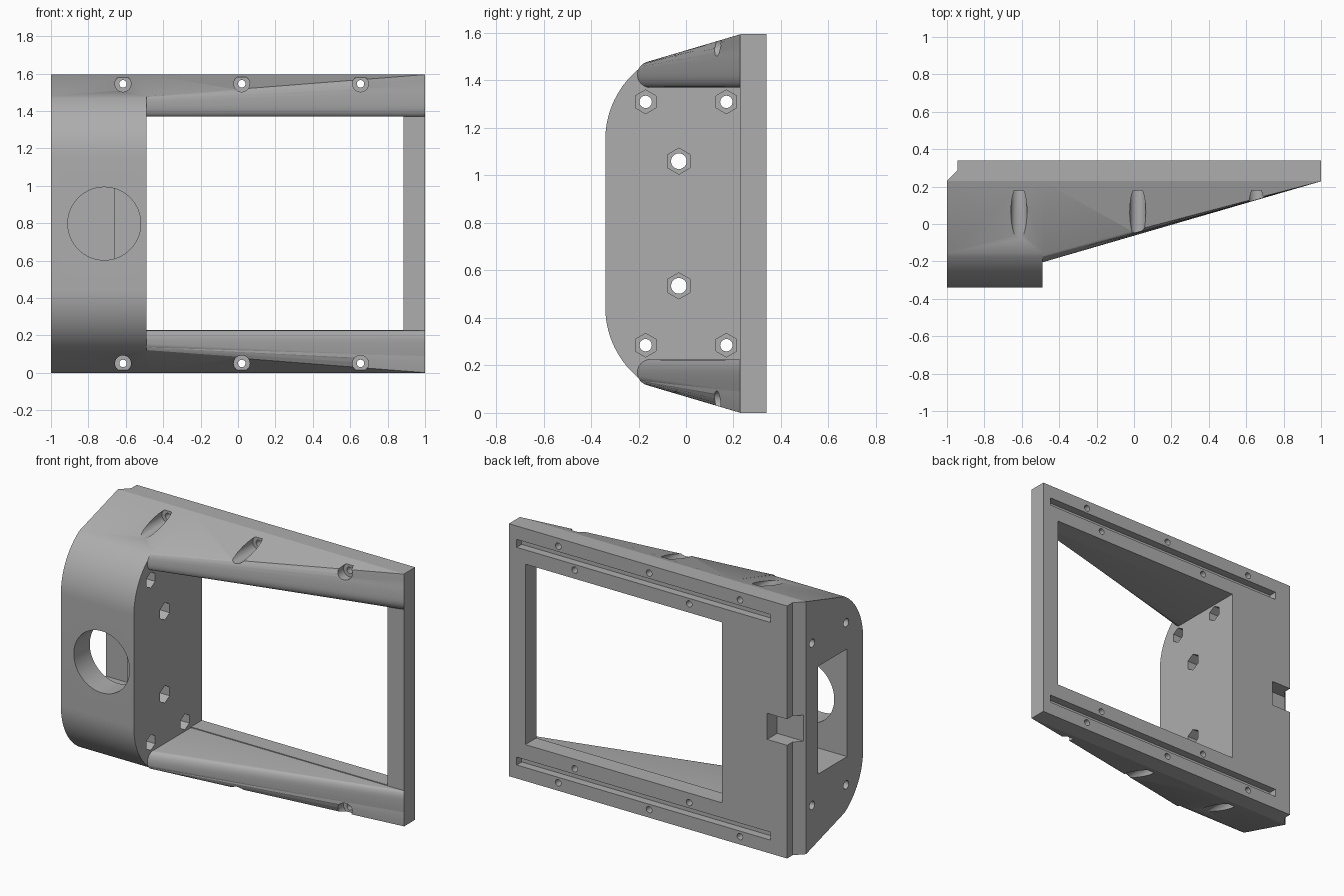
import bpy, bmesh, math
from mathutils import Vector

cube = bpy.data.objects.get("Cube")
if cube:
    bpy.data.objects.remove(cube)

H = 1.595          # overall height
BACK = 0.23        # plane where the frame meets the housing and rails

grey = bpy.data.materials.new("plain_grey")
grey.use_nodes = True
colour = (0.42, 0.42, 0.42, 1)
grey.diffuse_color = colour
grey.node_tree.nodes["Principled BSDF"].inputs["Base Color"].default_value = colour


def loft(name, ring_a, ring_b):
    """Solid between two matching rings of points."""
    bm = bmesh.new()
    a = [bm.verts.new(p) for p in ring_a]
    b = [bm.verts.new(p) for p in ring_b]
    n = len(a)
    bm.faces.new(a)
    bm.faces.new(b[::-1])
    for i in range(n):
        j = (i + 1) % n
        bm.faces.new((a[i], b[i], b[j], a[j]))
    bmesh.ops.recalc_face_normals(bm, faces=bm.faces)
    mesh = bpy.data.meshes.new(name)
    bm.to_mesh(mesh)
    bm.free()
    mesh.materials.append(grey)
    obj = bpy.data.objects.new(name, mesh)
    bpy.context.scene.collection.objects.link(obj)
    return obj


def prism(name, points, axis, lo, hi):
    """Extrude a 2D outline along the given axis."""
    def place(p, d):
        return {"x": (d, *p), "y": (p[0], d, p[1]), "z": (*p, d)}[axis]
    return loft(name, [place(p, lo) for p in points], [place(p, hi) for p in points])


def box(name, x, y, z):
    return prism(name, [(x[0], y[0]), (x[1], y[0]), (x[1], y[1]), (x[0], y[1])], "z", *z)


def arc(cx, cy, r, start, end, n):
    steps = [math.radians(start + (end - start) * i / n) for i in range(n + 1)]
    return [(cx + r * math.cos(t), cy + r * math.sin(t)) for t in steps]


def rod(name, centre, r, axis, lo, hi, sides=32):
    turn = 360 / sides
    ring = arc(*centre, r, 90, 450 - turn, sides - 1)
    return prism(name, ring, axis, lo, hi)


# Housing: rounded profile run along x
upper = [(BACK, H)] + arc(0.047, 1.15, 0.387, 121.5, 180, 16)
lower = [(y, H - z) for y, z in reversed(upper)]
housing = prism("housing", upper + lower, "x", -1, -0.49)

# Back frame with a chamfered end
frame = prism("back_frame", [(-1, BACK), (-0.945, 0.285), (-0.945, 0.34), (1, 0.34), (1, BACK)],
              "z", 0, H)

# Tapered rails with a rounded nose
section = [(BACK, 1.37)] + arc(-0.15, 1.425, 0.055, 270, 106, 14) + [(BACK, H)]


def rail(name, flip):
    def ring(x, t):
        pts = []
        for y, z in section:
            if z > 1.425:          # the outer corner follows the sloped side
                z += (1 - t) * (H - 1.478) * min(1, (z - 1.425) / 0.053) if y < BACK else 0
            pts.append((x, BACK + (y - BACK) * t, H - z if flip else z))
        return pts
    return loft(name, ring(-0.49, 1), ring(1, 0.004))


upper_rail = rail("upper_rail", False)
lower_rail = rail("lower_rail", True)
rails = [upper_rail, lower_rail]

# Cutters, each listed with the parts it cuts
cuts = []


def cut(cutter, *targets):
    cutter.hide_render = True
    cuts.append((cutter, targets))


cut(box("window", (-0.49, 0.885), (0, 1), (0.23, 1.37)), frame)
cut(box("side_pocket", (-1.2, -0.66), (-0.18, 0.11), (0.46, 1.14)), housing)
cut(rod("front_bore", (-0.715, H / 2), 0.195, "y", -0.6, -0.165, 64), housing)
cut(box("cable_notch", (-1.2, -0.805), (0.24, 0.6), (0.715, 0.88)), frame)

for side in (0, 1):
    def at(z):
        return H - z if side else z
    this_rail = rails[1 - side]
    # long groove and blind holes in the back
    groove = sorted((at(0.085), at(0.135)))
    cut(box("groove", (-0.83, 0.945), (0.29, 0.6), groove), frame)
    for x in (-0.26, 0.54):
        cut(rod("blind_hole", (x, at(0.17)), 0.02, "y", 0.24, 0.6, 20), frame)
    # counterbored screw holes along the sloped sides
    for x in (-0.615, 0.02, 0.655):
        body = housing if x < -0.49 else this_rail
        cut(rod("counterbore", (x, at(0.05)), 0.043, "y", -0.6, 0.18), body)
        cut(rod("screw_hole", (x, at(0.05)), 0.02, "y", -0.6, 0.6, 20), body, frame)
    # bolt holes with hexagonal nut seats on the inner wall
    for y, z, hex_r, hole_r in ((-0.17, 0.285, 0.05, 0.026),
                                (0.17, 0.285, 0.05, 0.026),
                                (-0.03, 0.535, 0.055, 0.033)):
        cut(rod("bolt_hole", (y, at(z)), hole_r, "x", -1.2, -0.3, 24), housing)
        cut(rod("nut_seat", (y, at(z)), hex_r, "x", -0.56, -0.3, 6), housing)

# Apply the cuts and remove the cutters
for cutter, targets in cuts:
    for part in targets:
        mod = part.modifiers.new("cut", "BOOLEAN")
        mod.operation = "DIFFERENCE"
        mod.solver = "EXACT"
        mod.object = cutter
        bpy.context.view_layer.objects.active = part
        bpy.ops.object.modifier_apply(modifier=mod.name)
    bpy.data.objects.remove(cutter)

# Smooth the curved surfaces, keep the edges sharp
bpy.ops.object.select_all(action="DESELECT")
for part in (housing, frame, *rails):
    part.select_set(True)
bpy.context.view_layer.objects.active = housing
bpy.ops.object.shade_smooth_by_angle(angle=math.radians(30))
